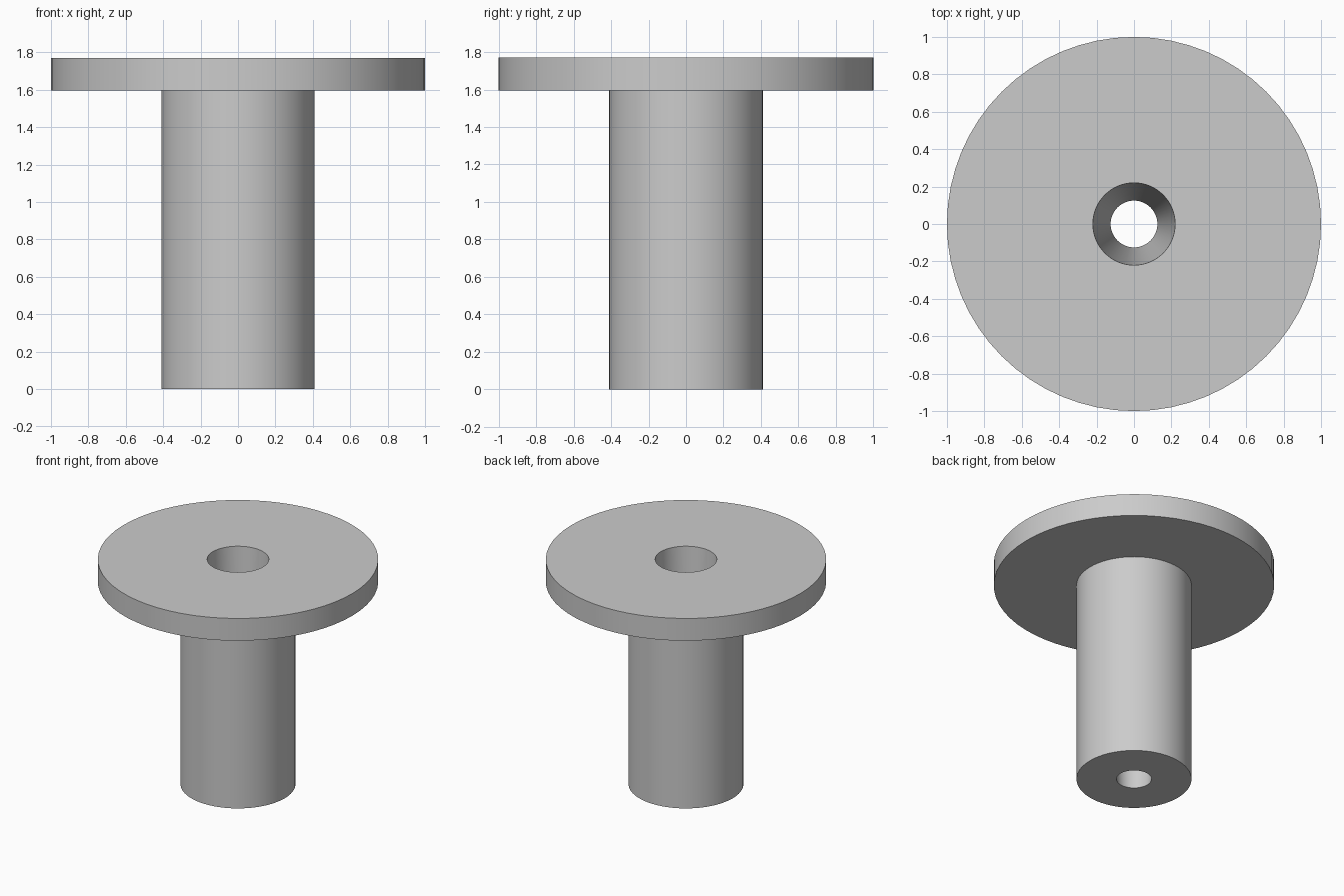
import bpy
import bmesh
import math

cube = bpy.data.objects.get("Cube")
if cube:
    bpy.data.objects.remove(cube, do_unlink=True)

SEGMENTS = 64

# Single plain grey
grey = bpy.data.materials.new("plain_grey")
grey.use_nodes = True
colour = (0.6, 0.6, 0.6, 1)
grey.diffuse_color = colour
grey.node_tree.nodes["Principled BSDF"].inputs["Base Color"].default_value = colour


def lathe(name, profile, material):
    """Revolve a closed (radius, height) profile around the z axis."""
    bm = bmesh.new()
    rings = []
    for radius, height in profile:
        ring = []
        for i in range(SEGMENTS):
            a = math.tau * i / SEGMENTS
            ring.append(bm.verts.new((radius * math.cos(a), radius * math.sin(a), height)))
        rings.append(ring)
    for k, lower in enumerate(rings):
        upper = rings[(k + 1) % len(rings)]
        for i in range(SEGMENTS):
            j = (i + 1) % SEGMENTS
            bm.faces.new((lower[i], lower[j], upper[j], upper[i]))
    bmesh.ops.recalc_face_normals(bm, faces=bm.faces)
    mesh = bpy.data.meshes.new(name)
    bm.to_mesh(mesh)
    bm.free()
    mesh.materials.append(material)
    obj = bpy.data.objects.new(name, mesh)
    bpy.context.collection.objects.link(obj)
    bpy.ops.object.select_all(action='DESELECT')
    obj.select_set(True)
    bpy.context.view_layer.objects.active = obj
    bpy.ops.object.shade_smooth_by_angle(angle=math.radians(30))
    return obj


# Stem, wide flange and tapered through bore in one revolved solid
lathe("flanged_bushing", [
    (0.125, 0), (0.41, 0),         # bottom face
    (0.41, 1.595), (1, 1.595),     # stem and flange underside
    (1, 1.77), (0.22, 1.77),       # flange rim and top
], grey)
